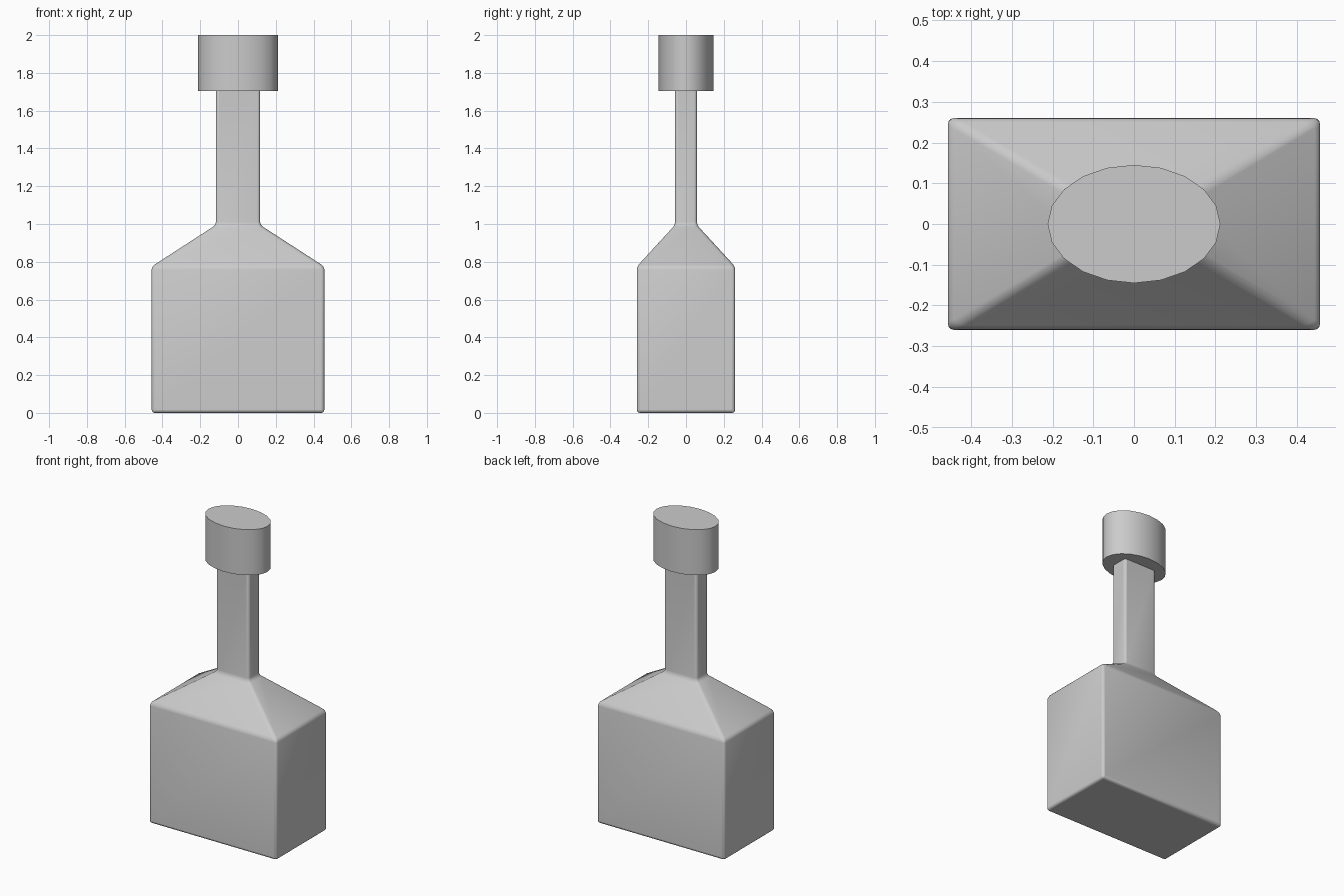
import bpy, bmesh
from math import cos, sin, pi, radians

if "Cube" in bpy.data.objects:
    bpy.data.objects.remove(bpy.data.objects["Cube"])


def loft(name, rings):
    """Closed solid skinned through stacked rings of points."""
    bm = bmesh.new()
    loops = [[bm.verts.new(p) for p in ring] for ring in rings]
    n = len(loops[0])
    for a, b in zip(loops, loops[1:]):
        for i in range(n):
            j = (i + 1) % n
            bm.faces.new((a[i], a[j], b[j], b[i]))
    bm.faces.new(loops[0][::-1])
    bm.faces.new(loops[-1])
    mesh = bpy.data.meshes.new(name)
    bm.to_mesh(mesh)
    bm.free()
    obj = bpy.data.objects.new(name, mesh)
    bpy.context.collection.objects.link(obj)
    return obj


def rectangle(x, y, z):
    return [(-x, -y, z), (x, -y, z), (x, y, z), (-x, y, z)]


def ellipse(x, y, z, sides=20):
    return [(x * cos(2 * pi * i / sides), y * sin(2 * pi * i / sides), z)
            for i in range(sides)]


def smooth(obj, angle):
    bpy.ops.object.select_all(action='DESELECT')
    obj.select_set(True)
    bpy.context.view_layer.objects.active = obj
    bpy.ops.object.shade_smooth_by_angle(angle=radians(angle))


# Bottle: rectangular body, sloping shoulders, slim neck
bottle = loft("bottle", [
    rectangle(0.457, 0.26, 0.0),
    rectangle(0.457, 0.26, 0.775),
    rectangle(0.117, 0.058, 0.995),
    rectangle(0.117, 0.058, 1.72),
])
bevel = bottle.modifiers.new("soft_edges", 'BEVEL')
bevel.width = 0.016
bevel.segments = 3
bevel.limit_method = 'ANGLE'
bevel.angle_limit = radians(20)
smooth(bottle, 60)

# Oval stopper on top of the neck
stopper = loft("stopper", [ellipse(0.212, 0.145, 1.705),
                           ellipse(0.212, 0.145, 2.0)])
smooth(stopper, 40)
